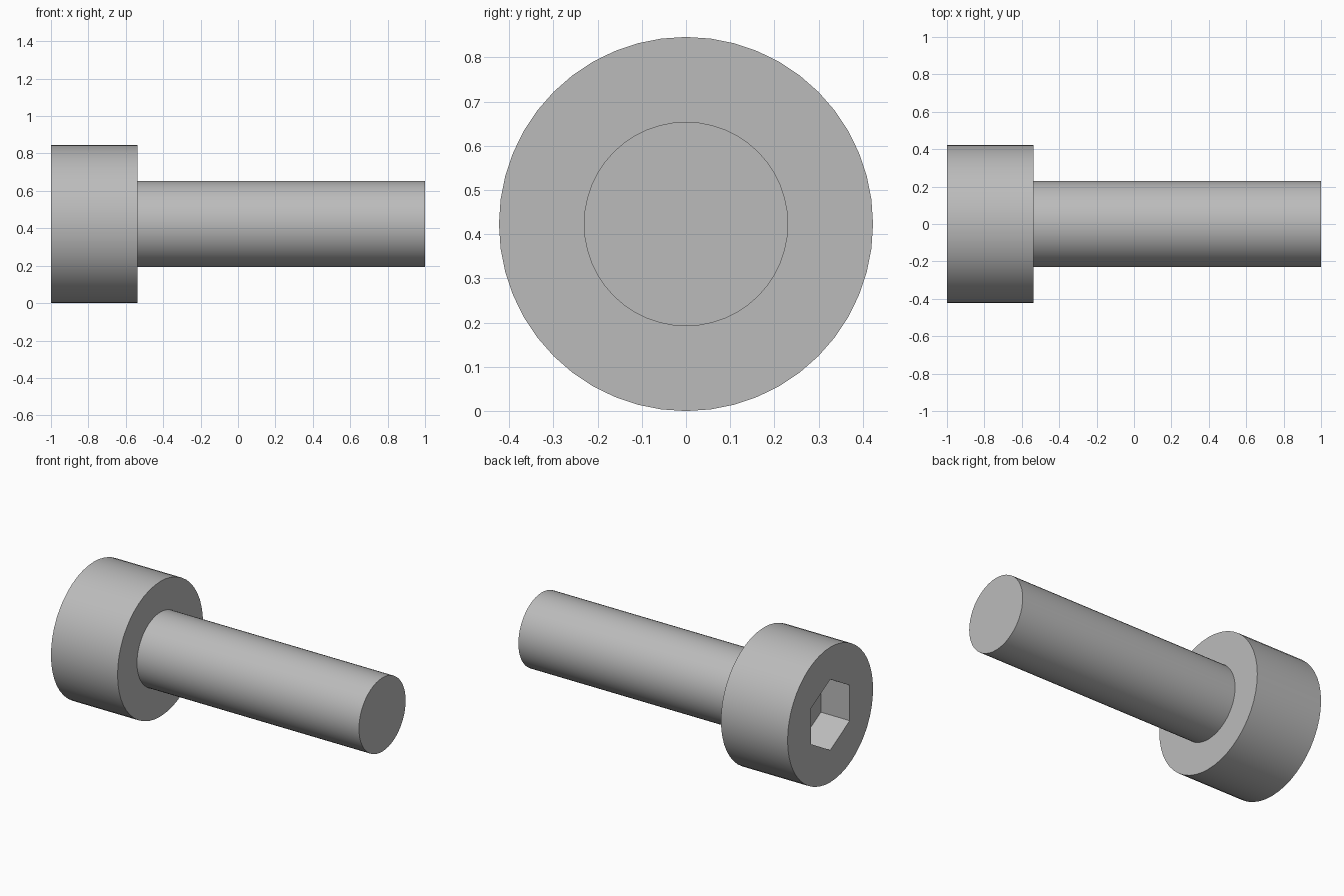
import bpy, bmesh
from math import sin, cos, tau, radians

cube = bpy.data.objects.get("Cube")
if cube:
    bpy.data.objects.remove(cube, do_unlink=True)

# Proportions
HEAD_R, SHANK_R, SOCKET_R = 0.423, 0.231, 0.222
HEAD_END, SHOULDER, TIP = -1.0, -0.5385, 1.0
SOCKET_DEPTH = 0.2
SIDES = 48

steel = bpy.data.materials.new("grey_steel")
steel.use_nodes = True
colour = (0.5, 0.5, 0.5, 1)
steel.diffuse_color = colour
steel.node_tree.nodes["Principled BSDF"].inputs["Base Color"].default_value = colour

bm = bmesh.new()


def ring(x, radius, sides):
    """Closed loop of vertices around the screw axis, with a corner on top."""
    return [bm.verts.new((x, radius * sin(tau * i / sides),
                          HEAD_R + radius * cos(tau * i / sides)))
            for i in range(sides)]


def skin(a, b):
    """Quads between two rings of equal count."""
    n = len(a)
    for i in range(n):
        j = (i + 1) % n
        bm.faces.new((a[i], a[j], b[j], b[i]))


def loop_edges(loop):
    found = []
    for i, v in enumerate(loop):
        w = loop[(i + 1) % len(loop)]
        found.append(bm.edges.get((v, w)))
    return found


# Head, shoulder and shank
head_rim = ring(HEAD_END, HEAD_R, SIDES)
head_base = ring(SHOULDER, HEAD_R, SIDES)
shank_root = ring(SHOULDER, SHANK_R, SIDES)
shank_tip = ring(TIP, SHANK_R, SIDES)
skin(head_rim, head_base)
skin(head_base, shank_root)
skin(shank_root, shank_tip)
bm.faces.new(shank_tip)

# Hexagonal drive socket
socket_rim = ring(HEAD_END, SOCKET_R, 6)
socket_floor = ring(HEAD_END + SOCKET_DEPTH, SOCKET_R, 6)
skin(socket_rim, socket_floor)
bm.faces.new(socket_floor)

# Flat head end around the socket
bmesh.ops.triangle_fill(bm, use_beauty=True, normal=(-1, 0, 0),
                        edges=loop_edges(head_rim) + loop_edges(socket_rim))
bmesh.ops.recalc_face_normals(bm, faces=bm.faces[:])

mesh = bpy.data.meshes.new("socket_screw")
bm.to_mesh(mesh)
bm.free()
mesh.materials.append(steel)
screw = bpy.data.objects.new("socket_screw", mesh)
bpy.context.collection.objects.link(screw)

# Smooth round walls, crisp edges
bpy.ops.object.select_all(action="DESELECT")
screw.select_set(True)
bpy.context.view_layer.objects.active = screw
bpy.ops.object.shade_smooth_by_angle(angle=radians(30))
